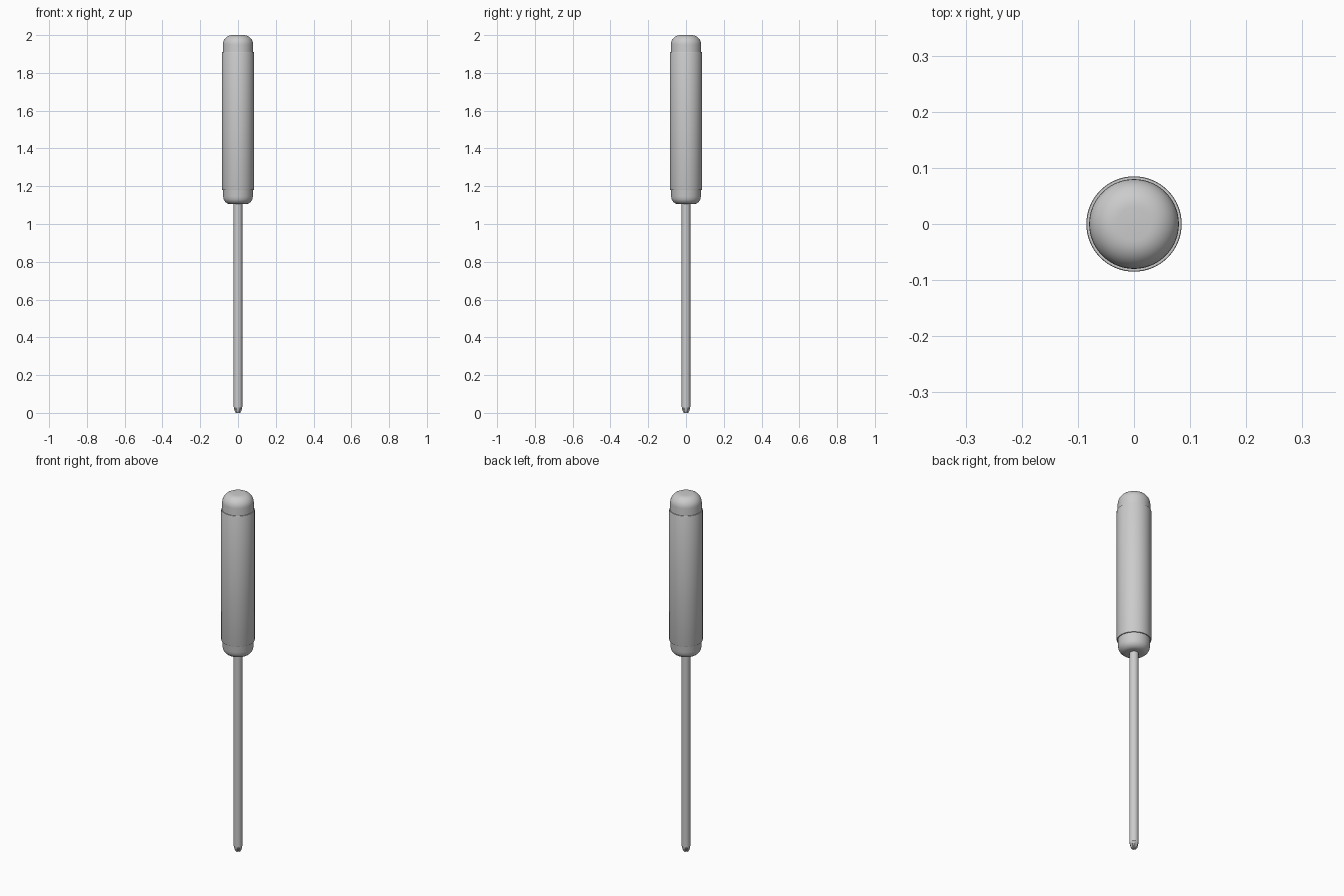
import bpy, bmesh
from math import sin, cos, pi, radians

cube = bpy.data.objects.get("Cube")
if cube:
    bpy.data.objects.remove(cube)

grey = bpy.data.materials.new("plain_grey")
grey.use_nodes = True
grey.diffuse_color = (0.6, 0.6, 0.6, 1)
grey.node_tree.nodes["Principled BSDF"].inputs["Base Color"].default_value = (0.6, 0.6, 0.6, 1)


def loft(name, profile, shape=lambda i, z: 1.0, sides=64):
    """Stack closed rings of (radius, height), each bent by shape, and cap the ends."""
    bm = bmesh.new()
    rings = []
    for r, z in profile:
        ring = []
        for i in range(sides):
            a, k = 2 * pi * i / sides, r * shape(i, z)
            ring.append(bm.verts.new((k * cos(a), k * sin(a), z)))
        rings.append(ring)
    for low, high in zip(rings, rings[1:]):
        for i in range(sides):
            j = (i + 1) % sides
            bm.faces.new((low[i], low[j], high[j], high[i]))
    bm.faces.new(rings[0][::-1])
    bm.faces.new(rings[-1])
    mesh = bpy.data.meshes.new(name)
    bm.to_mesh(mesh)
    bm.free()
    obj = bpy.data.objects.new(name, mesh)
    bpy.context.collection.objects.link(obj)
    mesh.materials.append(grey)
    bpy.ops.object.select_all(action="DESELECT")
    obj.select_set(True)
    bpy.context.view_layer.objects.active = obj
    bpy.ops.object.shade_smooth_by_angle(angle=radians(30))
    return obj


def arc(cr, cz, rr, rz, start, end, steps=8):
    """Elliptical arc of (radius, height) points, angles in degrees."""
    angles = [radians(start + (end - start) * i / steps) for i in range(steps + 1)]
    return [(cr + rr * cos(a), cz + rz * sin(a)) for a in angles]


# Handle core: dished collar underneath, rounded cap on top
loft("handle_core", arc(0.04, 1.145, 0.038, 0.04, -90, -20) + [(0.079, 1.146)]
     + arc(0.03, 1.95, 0.05, 0.05, 0, 90))

# Grip sleeve, slightly proud of the core
loft("grip_sleeve", [(0.078, 1.18), (0.084, 1.18), (0.085, 1.183),
                     (0.085, 1.907), (0.084, 1.91), (0.078, 1.91)])

# Shaft
loft("shaft", [(0.023, 0.032), (0.023, 1.15)], sides=32)


# Cross-head tip: four grooves that deepen towards the point
def grooved(i, z):
    return 1.0 - (0.45 * (1 - z / 0.032) if i % 8 in (3, 4, 5) else 0.0)


loft("cross_tip", [(0.012, 0.0), (0.017, 0.008), (0.021, 0.022), (0.022, 0.032)],
     grooved, sides=32)
